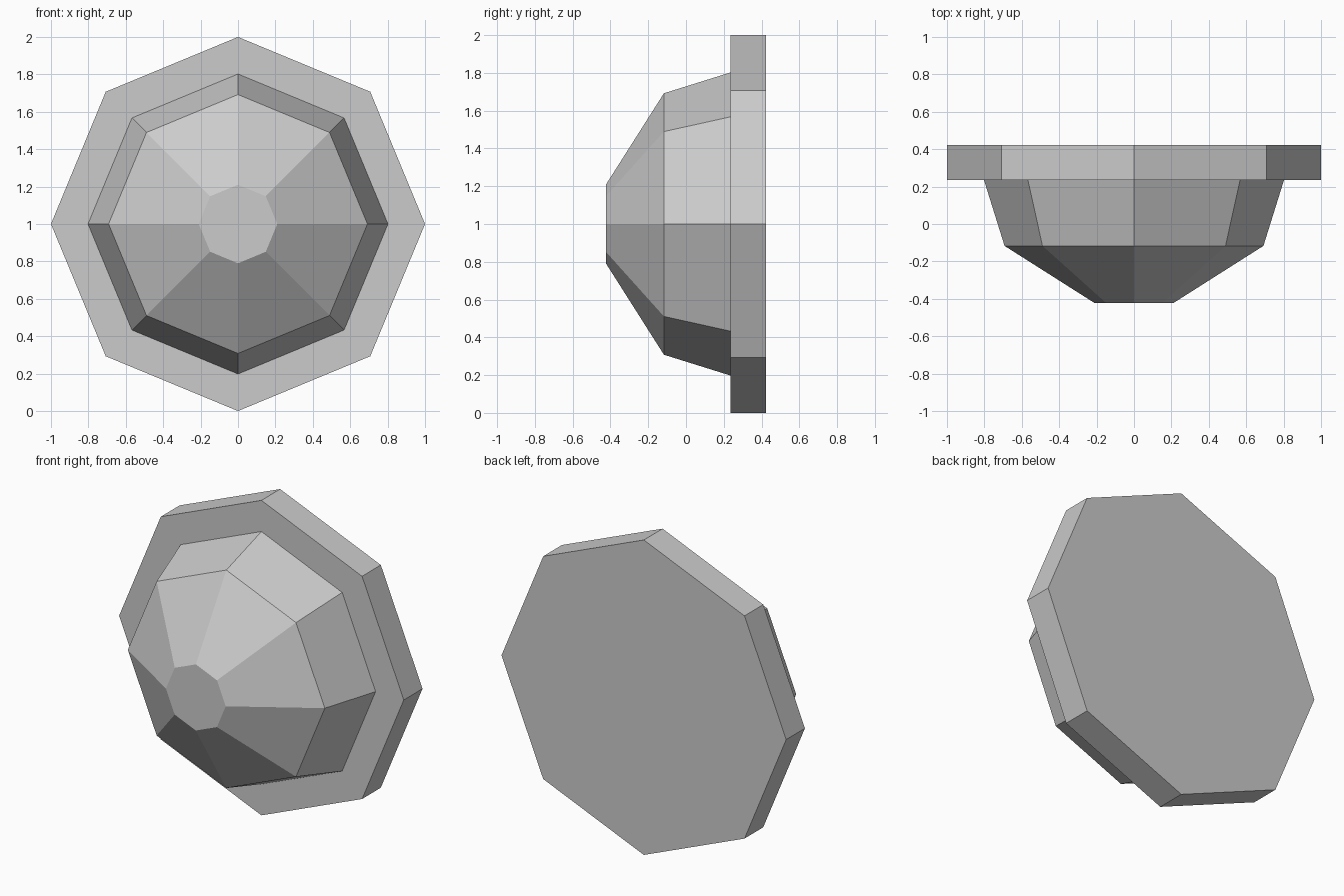
import bpy
import bmesh
from math import cos, sin, tau

cube = bpy.data.objects.get("Cube")
if cube:
    bpy.data.objects.remove(cube, do_unlink=True)

SIDES = 8
CENTRE_Z = 1.0

# Single grey finish
grey = bpy.data.materials.new("light grey")
grey.use_nodes = True
colour = (0.6, 0.6, 0.6, 1.0)
grey.diffuse_color = colour
grey.node_tree.nodes["Principled BSDF"].inputs["Base Color"].default_value = colour


def lathe(name, profile, cap_back):
    """Spin (radius, y) points, listed front to back, around the y axis."""
    bm = bmesh.new()
    rings = []
    for radius, y in profile:
        angles = [tau * i / SIDES for i in range(SIDES)]
        rings.append([bm.verts.new((radius * cos(a), y, CENTRE_Z + radius * sin(a)))
                      for a in angles])
    for front, back in zip(rings, rings[1:]):
        for i in range(SIDES):
            j = (i + 1) % SIDES
            bm.faces.new((front[i], front[j], back[j], back[i]))
    bm.faces.new(rings[0])
    if cap_back:
        bm.faces.new(rings[-1][::-1])
    bmesh.ops.recalc_face_normals(bm, faces=bm.faces)
    mesh = bpy.data.meshes.new(name)
    bm.to_mesh(mesh)
    bm.free()
    mesh.materials.append(grey)
    obj = bpy.data.objects.new(name, mesh)
    bpy.context.collection.objects.link(obj)
    return obj


# Flat octagonal plate at the back
lathe("back_plate", [(1.0, 0.235), (1.0, 0.423)], True)

# Faceted dome on its front, seated against the plate
lathe("faceted_dome", [(0.21, -0.423), (0.692, -0.117), (0.802, 0.235)], False)
